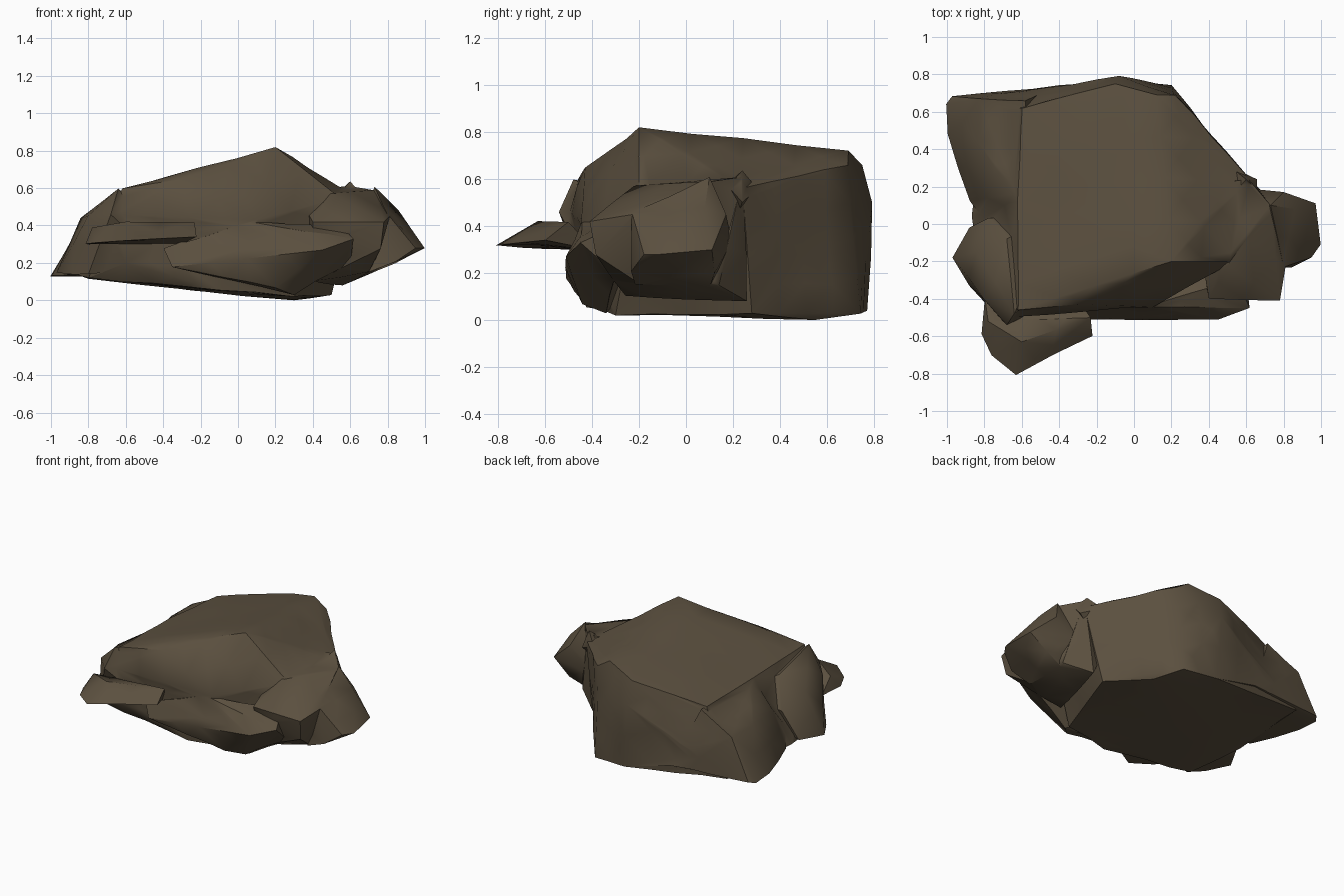
import bpy
import bmesh
from mathutils import Vector, noise

default_cube = bpy.data.objects.get("Cube")
if default_cube:
    bpy.data.objects.remove(default_cube, do_unlink=True)

# Single earthy stone colour
stone = bpy.data.materials.new("brown_stone")
stone.use_nodes = True
stone_colour = (0.105, 0.08, 0.05, 1)
stone.diffuse_color = stone_colour
stone.node_tree.nodes["Principled BSDF"].inputs["Base Color"].default_value = stone_colour


def boulder(name, corners):
    """Wrap a convex chunk of stone around its corner points."""
    bm = bmesh.new()
    for corner in corners:
        bm.verts.new(corner)
    hull = bmesh.ops.convex_hull(bm, input=bm.verts)
    loose = {v for v in hull["geom_interior"] + hull["geom_unused"]
             if isinstance(v, bmesh.types.BMVert)}
    bmesh.ops.delete(bm, geom=list(loose), context="VERTS")
    bmesh.ops.recalc_face_normals(bm, faces=bm.faces)
    mesh = bpy.data.meshes.new(name)
    bm.to_mesh(mesh)
    bm.free()
    mesh.materials.append(stone)
    chunk = bpy.data.objects.new(name, mesh)
    bpy.context.collection.objects.link(chunk)
    return chunk


# Main mass: sloping plateau, ridge, back wall and underside
rock = boulder("rock", [
    (.2, -.2, .82), (.18, .25, .76), (.12, .69, .72), (-.1, .75, .66), (-.6, .62, .56),
    (-.62, .12, .58), (-.62, -.46, .6), (-.3, -.43, .65), (-.66, -.5, .46),
    (-.08, .79, .5), (.22, .69, .66), (.27, .58, .6), (.2, .74, .03), (.3, .55, 0),
    (.5, .28, .03), (.62, .24, .56), (.43, .4, .57), (-.05, .77, .04), (-.8, .68, .12),
    (-.87, .04, .14), (-.8, -.38, .12), (-.1, -.42, .06), (.3, -.3, .02),
    (.1, -.44, .43), (.54, -.2, .55), (-.6, -.47, .2)])

# Corner, shelf and shoulder masses
back_corner = boulder("back_corner", [
    (-1, .64, .13), (-1, .48, .13), (-.97, .68, .14), (-.83, .67, .42), (-.84, .44, .42),
    (-.58, .66, .55), (-.6, .1, .56), (-.4, .74, .13), (-.88, .12, .14), (-.78, .14, .4),
    (-.4, .3, .3), (-.8, .02, .25)])
side_corner = boulder("side_corner", [
    (-.97, -.18, .15), (-.88, -.02, .15), (-.88, -.33, .14), (-.8, -.42, .14),
    (-.84, -.15, .44), (-.8, -.4, .45), (-.68, -.08, .54), (-.64, -.48, .6),
    (-.68, -.54, .46), (-.4, -.4, .2), (-.4, .05, .4), (-.78, .03, .35)])
front_ledge = boulder("front_ledge", [
    (-.82, -.59, .3), (-.76, -.7, .31), (-.63, -.8, .32), (-.22, -.6, .34),
    (-.23, -.5, .42), (-.6, -.63, .42), (-.78, -.52, .39), (-.8, -.4, .3), (-.3, -.4, .3)])
front_bulge = boulder("front_bulge", [
    (.45, -.51, .27), (.35, -.48, .19), (.62, -.45, .33), (.2, -.48, .2), (0, -.46, .3),
    (.05, -.44, .42), (-.35, -.51, .18), (.2, -.44, .07), (.3, -.34, .03), (.6, -.3, .2),
    (.55, -.3, .4), (-.1, -.2, .2), (-.4, -.48, .28)])
end_shoulder = boulder("end_shoulder", [
    (.73, .1, .59), (.72, -.05, .54), (.78, -.41, .42), (.81, -.23, .45), (.76, -.38, .28),
    (.62, .24, .61), (.7, -.2, .15), (.72, .14, .15), (.5, -.22, .57), (.3, .2, .6),
    (.4, -.4, .42), (.4, -.26, .1), (.56, .26, .08)])
end_tip = boulder("end_tip", [
    (1, -.11, .28), (.97, .11, .3), (.95, -.18, .28), (.86, .08, .48), (.8, .17, .45),
    (.73, .1, .61), (.8, -.23, .46), (.84, -.23, .21), (.84, .12, .2), (.7, -.22, .15),
    (.7, .1, .14), (.6, .2, .35)])

# Small crag standing above the shoulder
shoulder_crag = boulder("shoulder_crag", [
    (.6, .24, .64), (.66, .18, .57), (.55, .18, .58), (.52, .3, .56), (.66, .24, .5),
    (.5, .2, .4)])

# Fuse every chunk into one closed stone
bpy.context.view_layer.objects.active = rock
for chunk in (back_corner, side_corner, front_ledge, front_bulge,
              end_shoulder, end_tip, shoulder_crag):
    fuse = rock.modifiers.new("fuse", "BOOLEAN")
    fuse.operation = "UNION"
    fuse.solver = "EXACT"
    fuse.object = chunk
    bpy.ops.object.modifier_apply(modifier=fuse.name)
    bpy.data.objects.remove(chunk, do_unlink=True)

# Break long edges and roughen the surface into shallow facets
bm = bmesh.new()
bm.from_mesh(rock.data)
bmesh.ops.remove_doubles(bm, verts=bm.verts, dist=.01)
bmesh.ops.triangulate(bm, faces=bm.faces)
for _ in range(2):
    long_edges = [e for e in bm.edges if e.calc_length() > .25]
    bmesh.ops.subdivide_edges(bm, edges=long_edges, cuts=1)
    bmesh.ops.triangulate(bm, faces=bm.faces)
bm.normal_update()
offsets = [v.normal * noise.noise(v.co * 5) * .012 for v in bm.verts]
for vert, offset in zip(bm.verts, offsets):
    vert.co += offset
lowest = min(v.co.z for v in bm.verts)
bmesh.ops.translate(bm, verts=bm.verts, vec=Vector((0, 0, -lowest)))
bm.to_mesh(rock.data)
bm.free()

# Soft shading with crisp breaks
bpy.ops.object.select_all(action="DESELECT")
rock.select_set(True)
bpy.ops.object.shade_smooth_by_angle(angle=.7)
